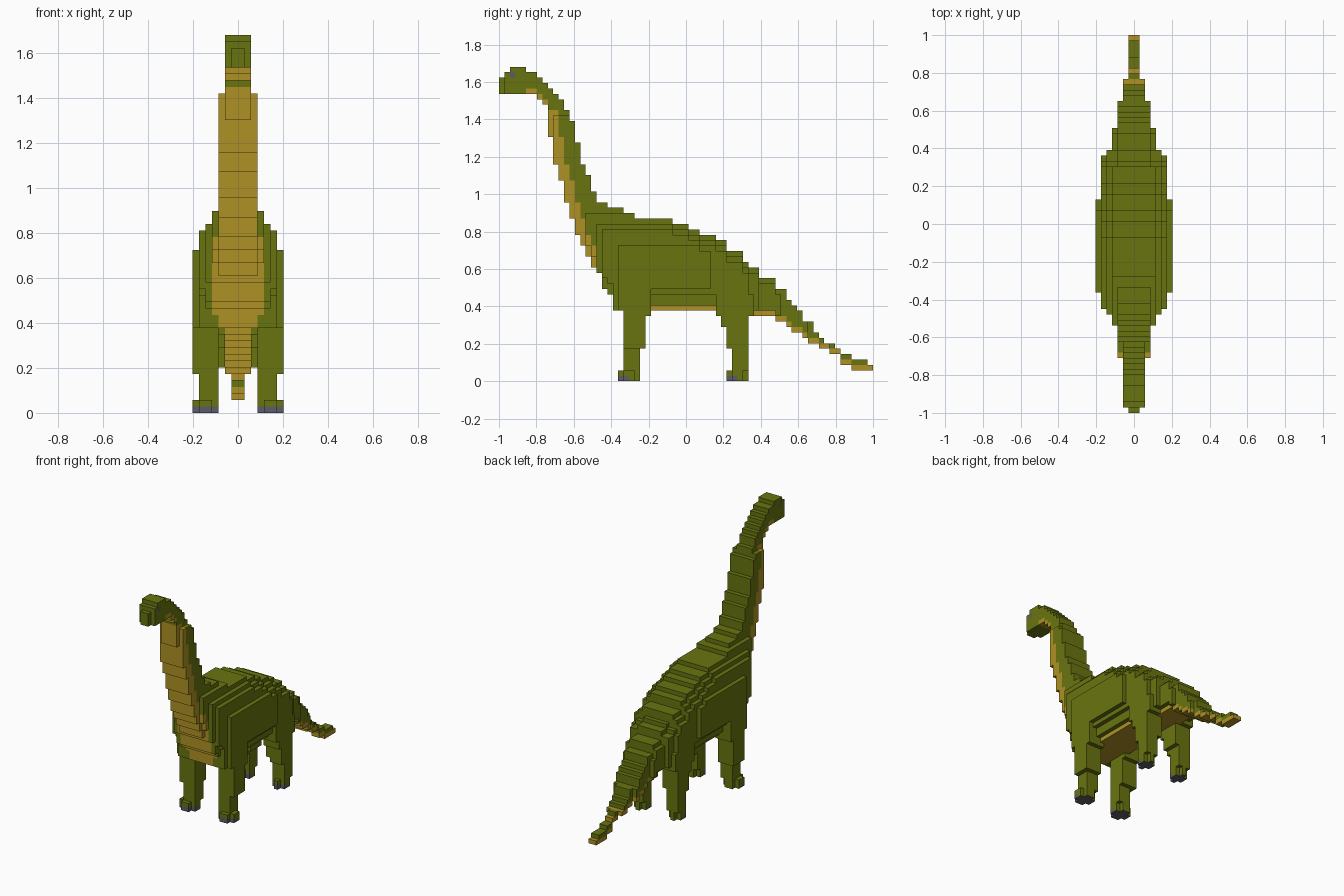
import bpy

if "Cube" in bpy.data.objects:
    bpy.data.objects.remove(bpy.data.objects["Cube"])

V = 2 / 69  # voxel size: 69 long, 14 wide, 58 high


def expand(steps, end=69):
    """Turn (start column, value) steps into one value per column."""
    out = []
    for (a, v), (b, _) in zip(steps, steps[1:] + [(end, 0)]):
        out += [v] * (b - a)
    return out


# Side outline from nose (column 0) to tail tip (column 68)
TOP = expand([(0, 56), (1, 57), (2, 58), (5, 57), (7, 56), (8, 55), (9, 54), (10, 53),
              (11, 52), (12, 50), (13, 48), (14, 44), (15, 40), (16, 38), (17, 35),
              (18, 33), (20, 32), (23, 31), (25, 30), (32, 29), (35, 28), (37, 27),
              (40, 26), (42, 24), (45, 22), (46, 21), (48, 19), (51, 17), (53, 15),
              (54, 14), (55, 13), (56, 11), (58, 9), (59, 8), (60, 7), (62, 6),
              (63, 5), (65, 4), (68, 3)])
BOT = expand([(0, 53), (7, 52), (8, 51), (9, 45), (10, 40), (11, 37), (12, 33), (13, 30),
              (14, 27), (15, 25), (16, 23), (17, 21), (18, 20), (19, 17), (20, 16),
              (21, 13), (40, 12), (51, 11), (53, 10), (54, 9), (56, 8), (57, 7),
              (59, 6), (61, 5), (63, 3), (65, 2)])

# Layers out from the centre: first column, last column, height cap, drop below the spine
LAYERS = {1: (0, 68, 58, 0), 2: (1, 60, 58, 0), 3: (10, 56, 49, 0), 4: (16, 51, 31, 0),
          5: (18, 47, 29, 1), 6: (19, 45, 28, 2), 7: (22, 38, 25, 3)}
BELLY = {5: 14, 6: 16, 7: 17}  # rounded underside of the outer layers

GREEN, TAN, GREY = 0, 1, 2
cells = {}  # (layer, column, height) -> (part, colour)


def inside(j, z):
    return 0 <= j < 69 and BOT[j] <= z < TOP[j]


def is_tan(k, j, z):
    """Throat, chest, belly and tail underside."""
    if k > (4 if z >= 15 or j > 21 else 3) or j < 5:
        return False
    if z == BOT[j]:
        return True
    return 9 <= j <= 22 and z < 50 and not inside(j - 2, z)


# Head, neck, body and tail
for k, (first, last, cap, drop) in LAYERS.items():
    for j in range(first, last + 1):
        top = min(cap, TOP[j] - drop)
        if k == 4 and j > 44:
            top -= 1
        bot = BOT[j]
        if k >= 5 and 22 <= j <= 46:
            bot = max(bot, BELLY[k])
        elif (k == 6 and j < 21) or (k == 4 and j < 18):
            bot += 2
        elif k >= 4 and j > 46:
            bot += 1
        part = "head" if j < 9 else "neck" if j < 18 else "body" if j < 47 else "tail"
        for z in range(bot, top):
            cells[k, j, z] = (part, TAN if is_tan(k, j, z) else GREEN)


def block(part, ks, js, zs, colour=GREEN):
    for k in range(*ks):
        for j in range(*js):
            for z in range(*zs):
                cells[k, j, z] = (part, colour)


def foot(part, ks, j0):
    """Foot with cut corners and grey toenails."""
    for k in range(*ks):
        for j in range(j0, j0 + 4):
            if k in (ks[0], ks[1] - 1) and j in (j0, j0 + 3):
                continue
            for z in range(2):
                cells[k, j, z] = (part, GREY if z == 0 and j < j0 + 2 else GREEN)


# Front legs: thigh, calf, foot
block("front_leg", (4, 8), (22, 28), (13, 18))
block("front_leg", (4, 8), (23, 28), (12, 13))
block("front_leg", (4, 8), (23, 27), (6, 12))
block("front_leg", (4, 7), (23, 26), (2, 6))
foot("front_leg", (4, 8), 22)

# Hind legs: thigh, calf, foot
block("hind_leg", (3, 7), (40, 46), (12, 18))
block("hind_leg", (4, 7), (46, 47), (12, 16))
block("hind_leg", (3, 7), (41, 46), (10, 12))
block("hind_leg", (3, 7), (42, 46), (7, 10))
block("hind_leg", (4, 7), (42, 46), (6, 7))
block("hind_leg", (4, 7), (43, 46), (2, 6))
foot("hind_leg", (4, 7), 42)

# Eyes
cells[2, 2, 56] = ("head", GREY)

# Mirror the layers to both sides
grid = {}
for (k, j, z), (part, colour) in cells.items():
    legs = part.endswith("leg")
    grid[k - 1, j, z] = (part + "_right" if legs else part, colour)
    grid[-k, j, z] = (part + "_left" if legs else part, colour)

# Flat colours
materials = []
for name, rgb in (("olive_green", (0.140, 0.175, 0.005)),
                  ("tan_belly", (0.42, 0.285, 0.018)),
                  ("claw_grey", (0.11, 0.105, 0.14))):
    m = bpy.data.materials.new(name)
    m.diffuse_color = (*rgb, 1)
    m.use_nodes = True
    m.node_tree.nodes["Principled BSDF"].inputs["Base Color"].default_value = m.diffuse_color
    materials.append(m)

# Faces of a voxel: direction and its four corners, counter-clockwise from outside
SIDES = [((1, 0, 0), ((1, 0, 0), (1, 1, 0), (1, 1, 1), (1, 0, 1))),
         ((-1, 0, 0), ((0, 0, 0), (0, 0, 1), (0, 1, 1), (0, 1, 0))),
         ((0, 1, 0), ((0, 1, 0), (0, 1, 1), (1, 1, 1), (1, 1, 0))),
         ((0, -1, 0), ((0, 0, 0), (1, 0, 0), (1, 0, 1), (0, 0, 1))),
         ((0, 0, 1), ((0, 0, 1), (1, 0, 1), (1, 1, 1), (0, 1, 1))),
         ((0, 0, -1), ((0, 0, 0), (0, 1, 0), (1, 1, 0), (1, 0, 0)))]


def build(part):
    """Make one object from the exposed voxel faces of a part."""
    verts, faces, colours = {}, [], []
    for (x, y, z), (p, colour) in grid.items():
        if p != part:
            continue
        for d, corners in SIDES:
            if (x + d[0], y + d[1], z + d[2]) in grid:
                continue
            faces.append([verts.setdefault((x + a, y + b, z + c), len(verts))
                          for a, b, c in corners])
            # the soles are grey all over
            colours.append(GREY if z == 0 and d[2] < 0 else colour)
    mesh = bpy.data.meshes.new(part)
    mesh.from_pydata([(x * V, y * V - 1, z * V) for x, y, z in verts], [], faces)
    for m in materials:
        mesh.materials.append(m)
    for poly, c in zip(mesh.polygons, colours):
        poly.material_index = c
    bpy.context.collection.objects.link(bpy.data.objects.new(part, mesh))


for part in sorted({p for p, _ in grid.values()}):
    build(part)
